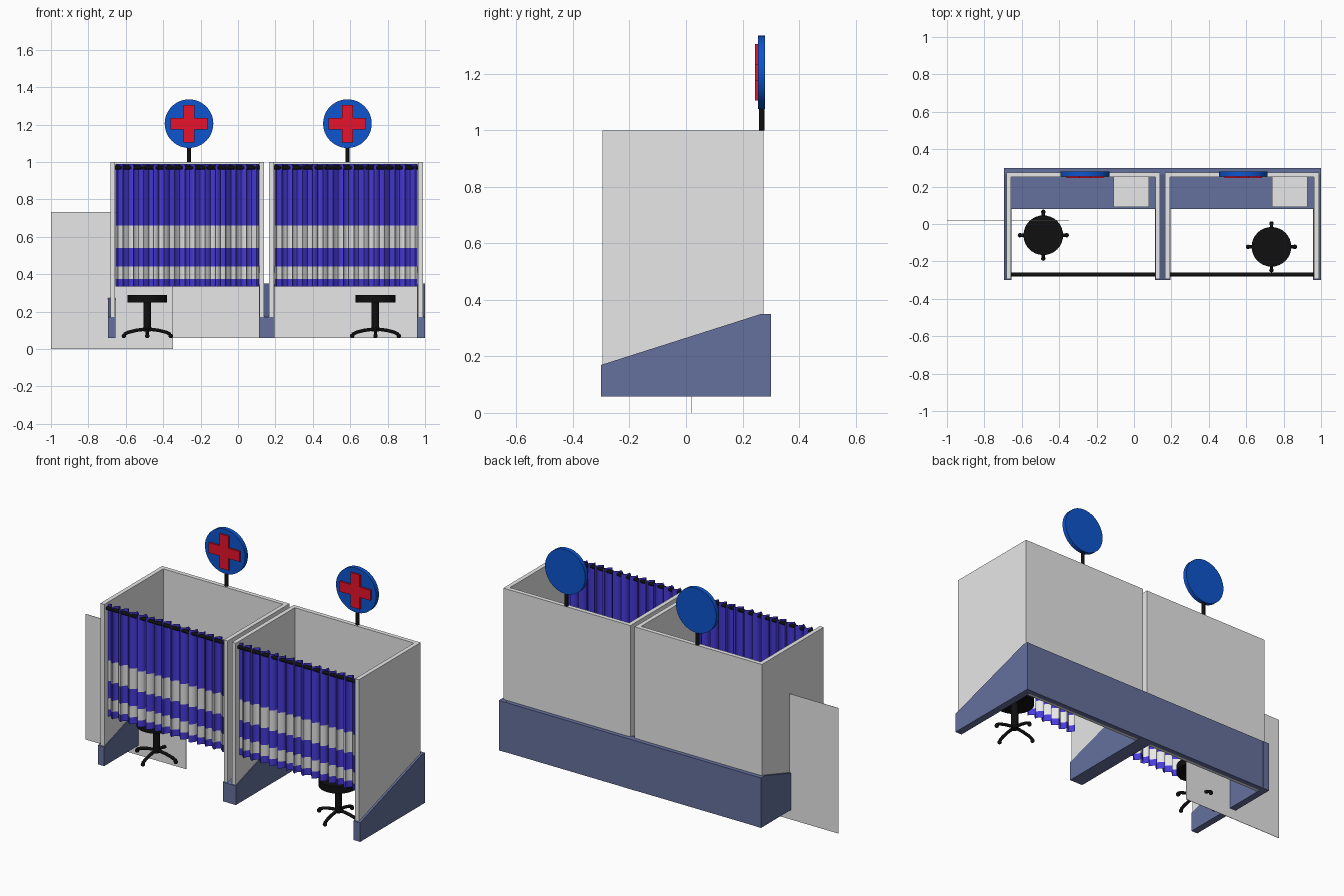
import bpy, bmesh, math
from mathutils import Vector

cube = bpy.data.objects.get("Cube")
if cube:
    bpy.data.objects.remove(cube, do_unlink=True)


def material(name, r, g, b):
    m = bpy.data.materials.new(name)
    m.use_nodes = True
    m.diffuse_color = (r, g, b, 1)
    m.node_tree.nodes["Principled BSDF"].inputs["Base Color"].default_value = (r, g, b, 1)
    return m


GREY = material("light_grey", 0.8, 0.8, 0.8)
SLATE = material("slate_blue", 0.13, 0.165, 0.34)
PURPLE = material("curtain_blue", 0.065, 0.045, 0.73)
BLUE = material("sign_blue", 0.004, 0.09, 0.62)
RED = material("sign_red", 0.8, 0.006, 0.025)
BLACK = material("black", 0.005, 0.005, 0.005)


def finish(name, bm, *mats, smooth=False):
    bmesh.ops.recalc_face_normals(bm, faces=bm.faces)
    mesh = bpy.data.meshes.new(name)
    bm.to_mesh(mesh)
    bm.free()
    ob = bpy.data.objects.new(name, mesh)
    bpy.context.collection.objects.link(ob)
    for m in mats:
        mesh.materials.append(m)
    if smooth:
        bpy.ops.object.select_all(action="DESELECT")
        ob.select_set(True)
        bpy.context.view_layer.objects.active = ob
        bpy.ops.object.shade_smooth_by_angle(angle=math.radians(40))
    return ob


def prism(name, points, depth, mat):
    """Extrude a closed outline of 3D points along a vector."""
    bm = bmesh.new()
    face = bm.faces.new([bm.verts.new(p) for p in points])
    ext = bmesh.ops.extrude_face_region(bm, geom=[face])
    moved = [v for v in ext["geom"] if isinstance(v, bmesh.types.BMVert)]
    bmesh.ops.translate(bm, verts=moved, vec=depth)
    return finish(name, bm, mat)


def box(name, x0, x1, y0, y1, z0, z1, mat):
    pts = [(x0, y0, z0), (x1, y0, z0), (x1, y1, z0), (x0, y1, z0)]
    return prism(name, pts, (0, 0, z1 - z0), mat)


def rod(name, a, b, radius, mat, sides=24):
    a, b = Vector(a), Vector(b)
    bm = bmesh.new()
    bmesh.ops.create_cone(bm, cap_ends=True, segments=sides, radius1=radius,
                          radius2=radius, depth=(b - a).length)
    turn = (b - a).to_track_quat("Z", "Y").to_matrix().to_4x4()
    bm.transform(turn)
    bmesh.ops.translate(bm, verts=bm.verts, vec=(a + b) / 2)
    return finish(name, bm, mat, smooth=True)


FLOOR, BACK, T = 0.058, 0.275, 0.025


def curtain(name, x0, x1):
    # pleated sheet with horizontal bands
    levels = [0.335, 0.375, 0.44, 0.54, 0.66, 0.99]
    count, folds = 168, 14
    bm = bmesh.new()
    rows = []
    for z in levels:
        row = []
        for i in range(count + 1):
            t = i / count
            a = 2 * math.pi * folds * t
            y = -0.265 + 0.019 * math.sin(a + 0.7 * math.sin(5 * t * math.pi))
            row.append(bm.verts.new((x0 + (x1 - x0) * t + 0.006 * math.sin(2 * a), y, z)))
        rows.append(row)
    for k in range(len(levels) - 1):
        for i in range(count):
            f = bm.faces.new((rows[k][i], rows[k][i + 1], rows[k + 1][i + 1], rows[k + 1][i]))
            f.material_index = k % 2
    finish(name, bm, PURPLE, GREY, smooth=True)


def sign(prefix, x):
    z = 1.205
    rod(prefix + "_sign_pole", (x, 0.268, 1.0), (x, 0.268, 1.1), 0.01, BLACK, 16)
    rod(prefix + "_sign_disc", (x, 0.28, z), (x, 0.255, z), 0.13, BLUE, 48)
    # one quarter of the cross outline, turned four times
    w, r = 0.03, 0.1
    outline = []
    for q in range(4):
        c, s = round(math.cos(q * math.pi / 2)), round(math.sin(q * math.pi / 2))
        for u, v in ((r, -w), (r, w), (w, w)):
            outline.append((x + u * c - v * s, 0.256, z + u * s + v * c))
    prism(prefix + "_sign_cross", outline, (0, -0.011, 0), RED)


def stool(prefix, x, y):
    rod(prefix + "_stool_seat", (x, y, 0.25), (x, y, 0.29), 0.106, BLACK, 32)
    rod(prefix + "_stool_column", (x, y, 0.095), (x, y, 0.255), 0.02, BLACK, 16)
    for i in range(4):
        dx, dy = math.cos(i * math.pi / 2), math.sin(i * math.pi / 2)
        path = [(0, 0.108), (0.06, 0.1), (0.1, 0.09), (0.125, 0.078)]
        cu = bpy.data.curves.new(prefix + "_stool_leg", "CURVE")
        cu.dimensions = "3D"
        cu.bevel_depth = 0.009
        cu.bevel_resolution = 2
        cu.use_fill_caps = True
        sp = cu.splines.new("POLY")
        sp.points.add(len(path) - 1)
        for p, (d, z) in zip(sp.points, path):
            p.co = (x + d * dx, y + d * dy, z, 1)
        cu.materials.append(BLACK)
        leg = bpy.data.objects.new(prefix + "_stool_leg", cu)
        bpy.context.collection.objects.link(leg)
        bm = bmesh.new()
        bmesh.ops.create_uvsphere(bm, u_segments=12, v_segments=8, radius=0.012)
        bmesh.ops.translate(bm, verts=bm.verts, vec=(x + 0.125 * dx, y + 0.125 * dy, 0.07))
        finish(prefix + "_stool_caster", bm, BLACK, smooth=True)


def booth(prefix, x0, x1, stool_x, stool_y, sign_x):
    # U-shaped wall, open to the front
    a, b, f = x0 + T, x1 - T, -0.295
    outline = [(x0, f), (a, f), (a, BACK - T), (b, BACK - T),
               (b, f), (x1, f), (x1, BACK), (x0, BACK)]
    prism(prefix + "_walls", [(x, y, FLOOR + 0.002) for x, y in outline], (0, 0, 0.94), GREY)
    # desk with a small cabinet
    box(prefix + "_desk", a, b, 0.08, BACK - T, 0.41, 0.44, SLATE)
    box(prefix + "_desk_cabinet", b - 0.225, b - 0.035, 0.09, BACK - T, 0.44, 0.6, GREY)
    rod(prefix + "_curtain_rail", (a, -0.27, 0.97), (b, -0.27, 0.97), 0.01, BLACK, 12)
    curtain(prefix + "_curtain", a + 0.002, b - 0.002)
    stool(prefix, stool_x, stool_y)
    sign(prefix, sign_x)


booth("right_booth", -0.683, 0.14, -0.485, -0.06, -0.262)
booth("left_booth", 0.167, 0.988, 0.735, -0.122, 0.585)

# Sloped plinth arms and the rear plinth
side = [(-0.3, FLOOR), (0.3, FLOOR), (0.3, 0.35), (0.265, 0.35), (-0.3, 0.17)]
for name, x0, x1 in (("right", -0.695, -0.655), ("middle", 0.112, 0.196), ("left", 0.958, 1.0)):
    prism(name + "_plinth_arm", [(x0, y, z) for y, z in side], (x1 - x0, 0, 0), SLATE)
box("rear_plinth", -0.69, 0.995, BACK - 0.005, 0.2995, FLOOR + 0.0005, 0.3495, SLATE)

# Thin upright board standing through the right wall
box("side_board", -1.0, -0.348, 0.019, 0.021, 0.0, 0.733, GREY)
